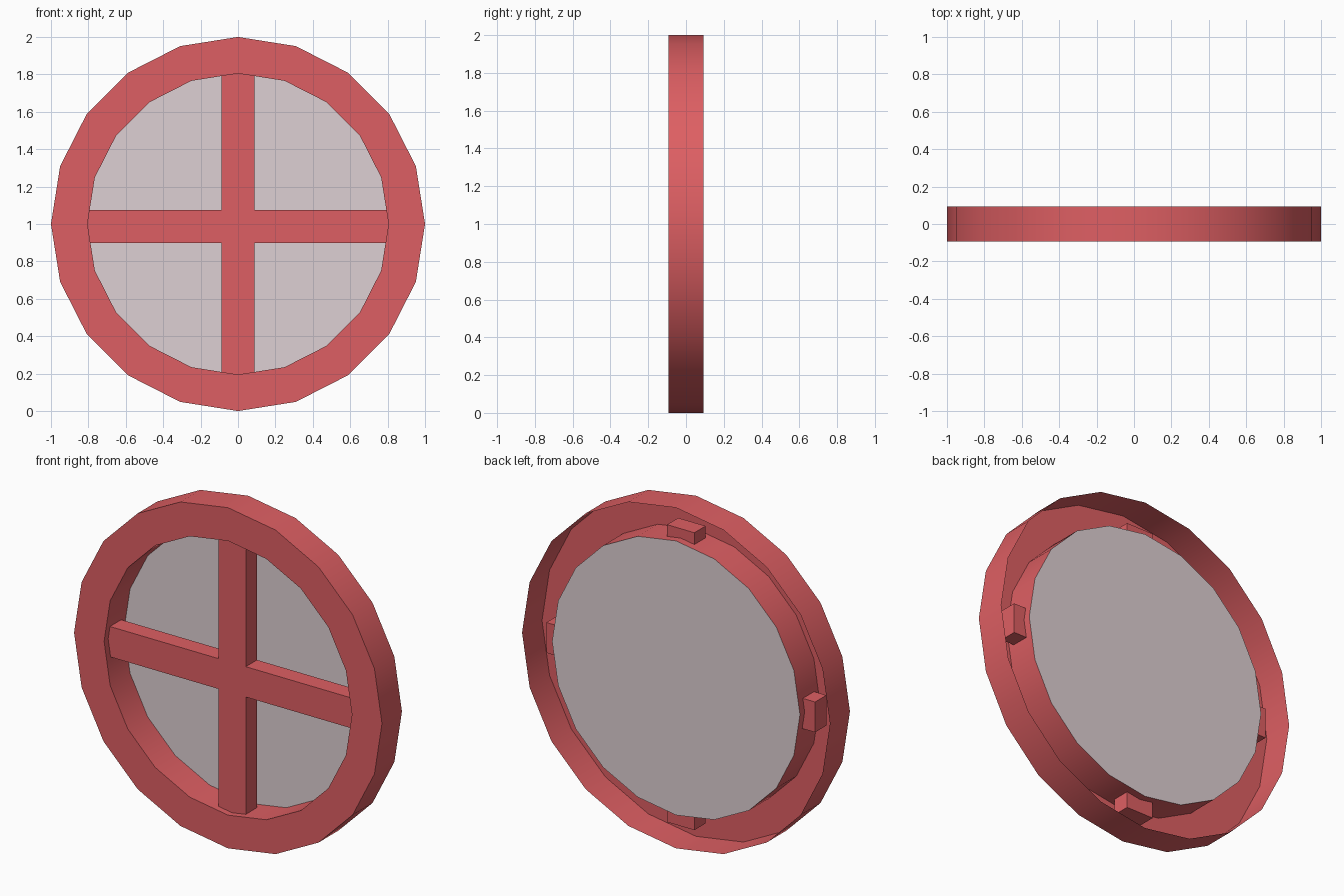
import bpy, bmesh, math

if "Cube" in bpy.data.objects:
    bpy.data.objects.remove(bpy.data.objects["Cube"])

SIDES = 20
CENTRE_Z = 1.0
DEPTH = 0.0925          # half depth of the frame
R_OUT, R_IN = 1.0, 0.805


def srgb(r, g, b):
    f = lambda c: c / 12.92 if c <= 0.04045 else ((c + 0.055) / 1.055) ** 2.4
    return (f(r / 255), f(g / 255), f(b / 255), 1.0)


def material(name, colour):
    m = bpy.data.materials.new(name)
    m.diffuse_color = colour
    m.use_nodes = True
    m.node_tree.nodes["Principled BSDF"].inputs["Base Color"].default_value = m.diffuse_color
    return m


red = material("soft_red", srgb(222, 95, 99))
grey = material("pale_grey", srgb(222, 208, 211))


def make_object(name, bm, mat):
    mesh = bpy.data.meshes.new(name)
    bm.to_mesh(mesh)
    bm.free()
    mesh.materials.append(mat)
    ob = bpy.data.objects.new(name, mesh)
    bpy.context.collection.objects.link(ob)
    return ob


def circle(bm, radius, y):
    angles = [math.tau * i / SIDES for i in range(SIDES)]
    return [bm.verts.new((radius * math.cos(a), y, CENTRE_Z + radius * math.sin(a)))
            for a in angles]


# Frame: outer wall, front annulus and inner wall, open at the back
bm = bmesh.new()
loops = [circle(bm, r, y) for r, y in
         ((R_OUT, DEPTH), (R_OUT, -DEPTH), (R_IN, -DEPTH), (R_IN, DEPTH))]
for a, b in zip(loops, loops[1:]):
    for i in range(SIDES):
        j = (i + 1) % SIDES
        bm.faces.new((a[j], a[i], b[i], b[j]))
frame = make_object("round_frame", bm, red)
bpy.context.view_layer.objects.active = frame
frame.select_set(True)
bpy.ops.object.shade_smooth_by_angle(angle=math.radians(30))
frame.select_set(False)

# Pane: flat sheet closing the back of the inner wall, facing the front
bm = bmesh.new()
bm.faces.new(circle(bm, R_IN, DEPTH))
make_object("window_pane", bm, grey)

# Cross bars: one plus-shaped outline extruded, ends poking through the inner wall
bm = bmesh.new()
W, L = 0.089, 0.873
Y_FRONT, Y_BACK, CROSS_Z = -0.055, 0.049, 0.987
outline = []
for k in range(4):
    c, s = round(math.cos(k * math.pi / 2)), round(math.sin(k * math.pi / 2))
    for x, z in ((L, -W), (L, W), (W, W)):
        outline.append((x * c - z * s, x * s + z * c))
front = bm.faces.new([bm.verts.new((x, Y_FRONT, CROSS_Z + z)) for x, z in outline])
new = bmesh.ops.extrude_face_region(bm, geom=[front], use_keep_orig=True)["geom"]
bmesh.ops.translate(bm, vec=(0, Y_BACK - Y_FRONT, 0),
                    verts=[v for v in new if isinstance(v, bmesh.types.BMVert)])
bmesh.ops.recalc_face_normals(bm, faces=bm.faces)
make_object("cross_bars", bm, red)
